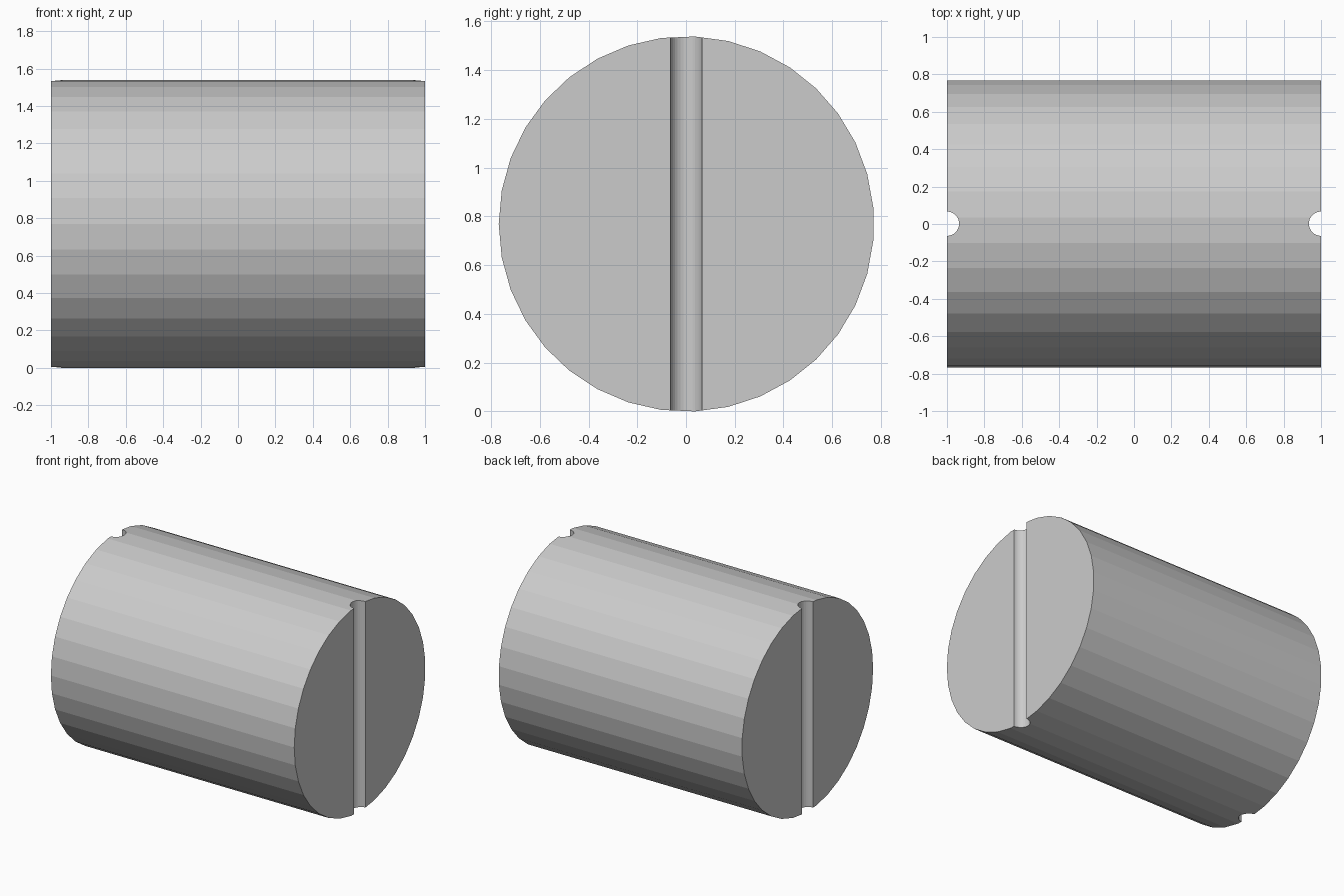
import bpy, bmesh
from math import cos, sin, tau, pi
from mathutils import Vector

if "Cube" in bpy.data.objects:
    bpy.data.objects.remove(bpy.data.objects["Cube"])

SHIFT = 0.0015   # the odd-sided profile is centred by its bounds


def prism(name, ring, sweep):
    """Solid made by sweeping a closed ring of points along a vector."""
    bm = bmesh.new()
    face = bm.faces.new([bm.verts.new(p) for p in ring])
    out = bmesh.ops.extrude_face_region(bm, geom=[face])["geom"]
    verts = [v for v in out if isinstance(v, bmesh.types.BMVert)]
    bmesh.ops.translate(bm, verts=verts, vec=Vector(sweep))
    bmesh.ops.recalc_face_normals(bm, faces=bm.faces)
    mesh = bpy.data.meshes.new(name)
    bm.to_mesh(mesh)
    bm.free()
    obj = bpy.data.objects.new(name, mesh)
    bpy.context.collection.objects.link(obj)
    return obj


# Main body: 35-sided cylinder lying along x
R, N = 0.77, 35
zc = R * cos(tau / N / 4)
ring = [(-1, SHIFT - R * cos(tau * i / N), zc + R * sin(tau * i / N))
        for i in range(N)]
body = prism("slotted_cylinder", ring, (2, 0, 0))

# Round vertical groove across each end face
r, n = 0.065, 32
for side, label in ((-1, "left"), (1, "right")):
    ring = [(side + r * cos(tau * i / n), SHIFT + r * sin(tau * i / n), -0.2)
            for i in range(n)]
    cutter = prism(label + "_groove_cutter", ring, (0, 0, 2))
    cutter.hide_render = True
    cutter.hide_set(True)
    mod = body.modifiers.new(label + "_groove", 'BOOLEAN')
    mod.operation = 'DIFFERENCE'
    mod.solver = 'EXACT'
    mod.object = cutter
